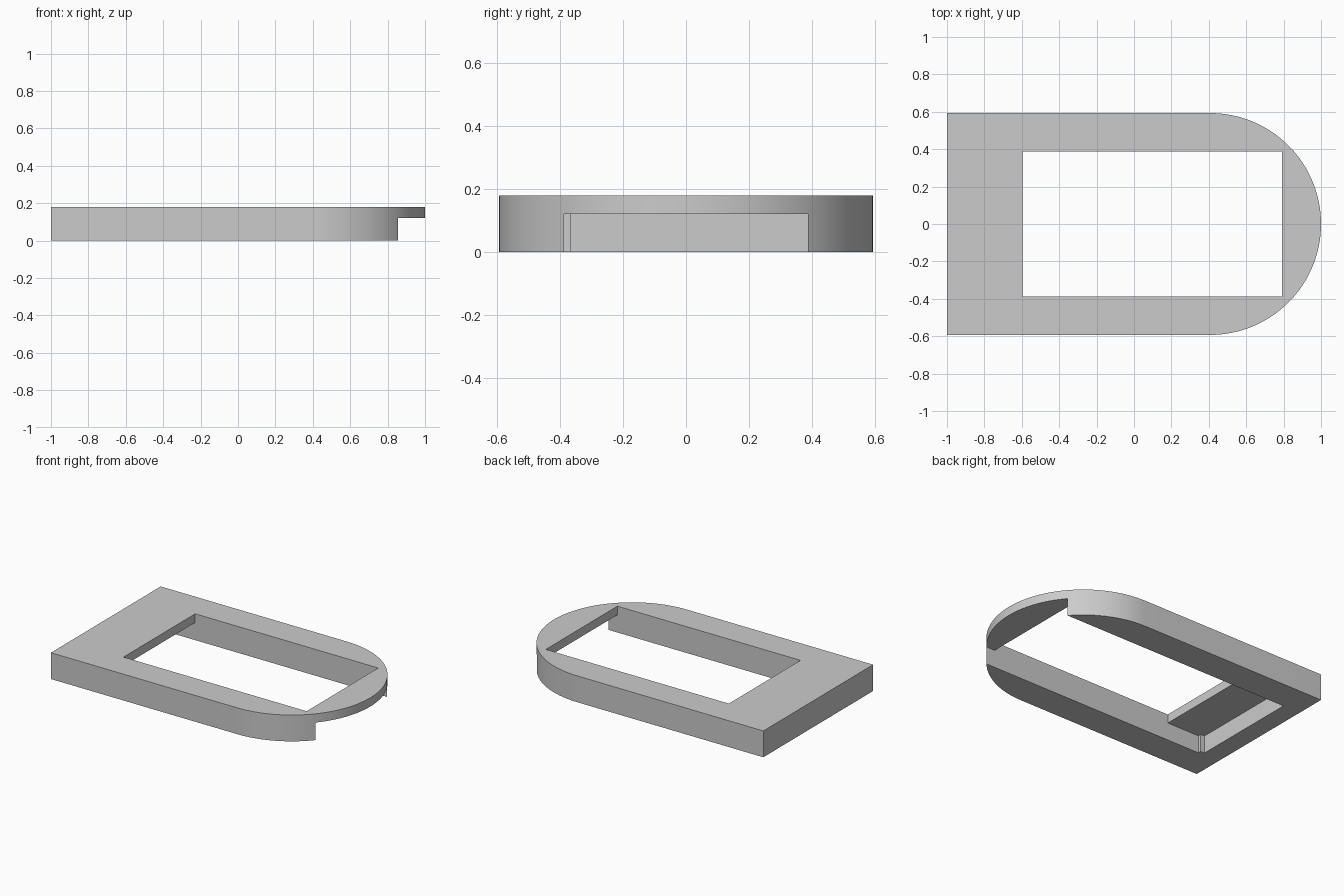
import bpy
import bmesh
import math

cube = bpy.data.objects.get("Cube")
if cube:
    bpy.data.objects.remove(cube, do_unlink=True)

HALF_WIDTH = 0.593
HEIGHT = 0.18
BAY = 0.387           # half width of the window and of the channel below
CHANNEL_TOP = 0.12

grey = bpy.data.materials.new("plain grey")
grey.use_nodes = True
colour = (0.6, 0.6, 0.6, 1)
grey.diffuse_color = colour
grey.node_tree.nodes["Principled BSDF"].inputs["Base Color"].default_value = colour


def prism(name, outline, bottom, top):
    """Extrude an anticlockwise outline between two heights."""
    bm = bmesh.new()
    face = bm.faces.new([bm.verts.new((x, y, bottom)) for x, y in outline])
    out = bmesh.ops.extrude_face_region(bm, geom=[face])
    moved = [g for g in out["geom"] if isinstance(g, bmesh.types.BMVert)]
    bmesh.ops.translate(bm, verts=moved, vec=(0, 0, top - bottom))
    bmesh.ops.recalc_face_normals(bm, faces=bm.faces[:])
    mesh = bpy.data.meshes.new(name)
    bm.to_mesh(mesh)
    bm.free()
    mesh.materials.append(grey)
    obj = bpy.data.objects.new(name, mesh)
    bpy.context.collection.objects.link(obj)
    return obj


def cut(target, cutter):
    """Subtract the cutter from the target, then remove the cutter."""
    cutter.hide_render = True
    bpy.context.view_layer.objects.active = target
    mod = target.modifiers.new("cut", "BOOLEAN")
    mod.operation = "DIFFERENCE"
    mod.solver = "EXACT"
    mod.object = cutter
    bpy.ops.object.modifier_apply(modifier=mod.name)
    bpy.data.objects.remove(cutter, do_unlink=True)


# Frame: square at one end, half round at the other
centre = 1 - HALF_WIDTH
steps = 64
outline = [(-1, HALF_WIDTH), (-1, -HALF_WIDTH)]
for i in range(steps + 1):
    a = math.pi * (i / steps - 0.5)
    outline.append((centre + HALF_WIDTH * math.cos(a), HALF_WIDTH * math.sin(a)))
frame = prism("frame", outline, 0, HEIGHT)

# Channel underneath, open at the round end, with a small stop in one corner
end, stop_x, stop_y = -0.87, -0.84, -0.365
channel = [(end, BAY), (end, stop_y), (stop_x, stop_y), (stop_x, -BAY), (1.2, -BAY), (1.2, BAY)]
cut(frame, prism("channel_cutter", channel, -0.1, CHANNEL_TOP))

# Rectangular window through the top plate
left, right = -0.595, 0.79
window = [(left, -BAY), (right, -BAY), (right, BAY), (left, BAY)]
cut(frame, prism("window_cutter", window, 0.05, 0.3))

# Smooth round end with crisp edges
bpy.ops.object.select_all(action="DESELECT")
frame.select_set(True)
bpy.context.view_layer.objects.active = frame
bpy.ops.object.shade_smooth_by_angle(angle=math.radians(30))
